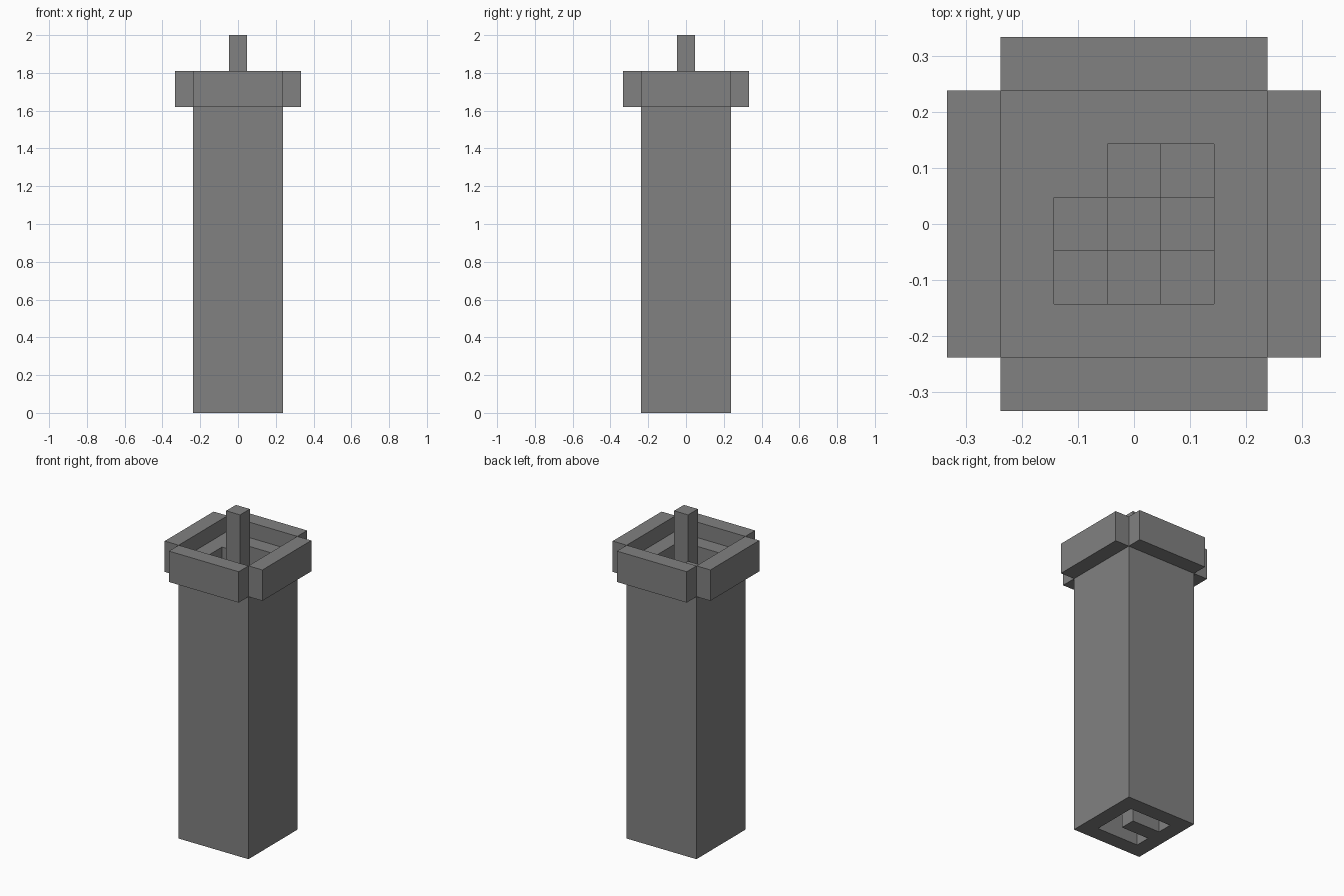
import bpy
import bmesh
from mathutils import Matrix, Vector

if "Cube" in bpy.data.objects:
    bpy.data.objects.remove(bpy.data.objects["Cube"])

U = 2 / 21  # one block; the tower is 21 blocks tall
FLOOR = 18  # height of the roof deck in blocks

stone = bpy.data.materials.new("grey_stone")
stone.use_nodes = True
grey = (0.22, 0.22, 0.22, 1)
stone.diffuse_color = grey
stone.node_tree.nodes["Principled BSDF"].inputs["Base Color"].default_value = grey


def finish(name, bm):
    bmesh.ops.recalc_face_normals(bm, faces=bm.faces)
    mesh = bpy.data.meshes.new(name)
    bm.to_mesh(mesh)
    bm.free()
    mesh.materials.append(stone)
    obj = bpy.data.objects.new(name, mesh)
    bpy.context.collection.objects.link(obj)
    return obj


def box(name, centre, size):
    """Box placed by its base centre, measured in blocks."""
    bm = bmesh.new()
    middle = Vector(centre) + Vector((0, 0, size[2] / 2))
    matrix = Matrix.Translation(middle * U) @ Matrix.Diagonal((*(s * U for s in size), 1))
    bmesh.ops.create_cube(bm, size=1, matrix=matrix)
    return finish(name, bm)


# Hollow square shaft: a wall profile swept round four corners
bm = bmesh.new()
profile = [(2.5, 0), (2.5, FLOOR), (1.5, FLOOR), (1.5, 0)]
corners = [(1, 1), (-1, 1), (-1, -1), (1, -1)]
rows = [[bm.verts.new((cx * r * U, cy * r * U, z * U)) for r, z in profile]
        for cx, cy in corners]
for i in range(4):
    a, b = rows[i], rows[(i + 1) % 4]
    for j in range(4):
        k = (j + 1) % 4
        bm.faces.new((a[j], b[j], b[k], a[k]))
finish("tower_wall", bm)

# Parapet blocks hung on the four sides
for side, sx, sy in [("front", 0, -1), ("back", 0, 1), ("left", 1, 0), ("right", -1, 0)]:
    size = (1, 5, 2) if sx else (5, 1, 2)
    box(side + "_parapet", (3 * sx, 3 * sy, 17), size)

# Central pole
box("central_pole", (0, 0, 0), (1, 1, 21))

# Spiral stair climbing one block per step around the pole
ring = [(-1, 0), (-1, 1), (0, 1), (1, 1), (1, 0), (1, -1), (0, -1), (-1, -1)]
for level in range(FLOOR):
    x, y = ring[level % 8]
    box(f"stair_step_{level + 1}", (x, y, level), (1, 1, 1))
